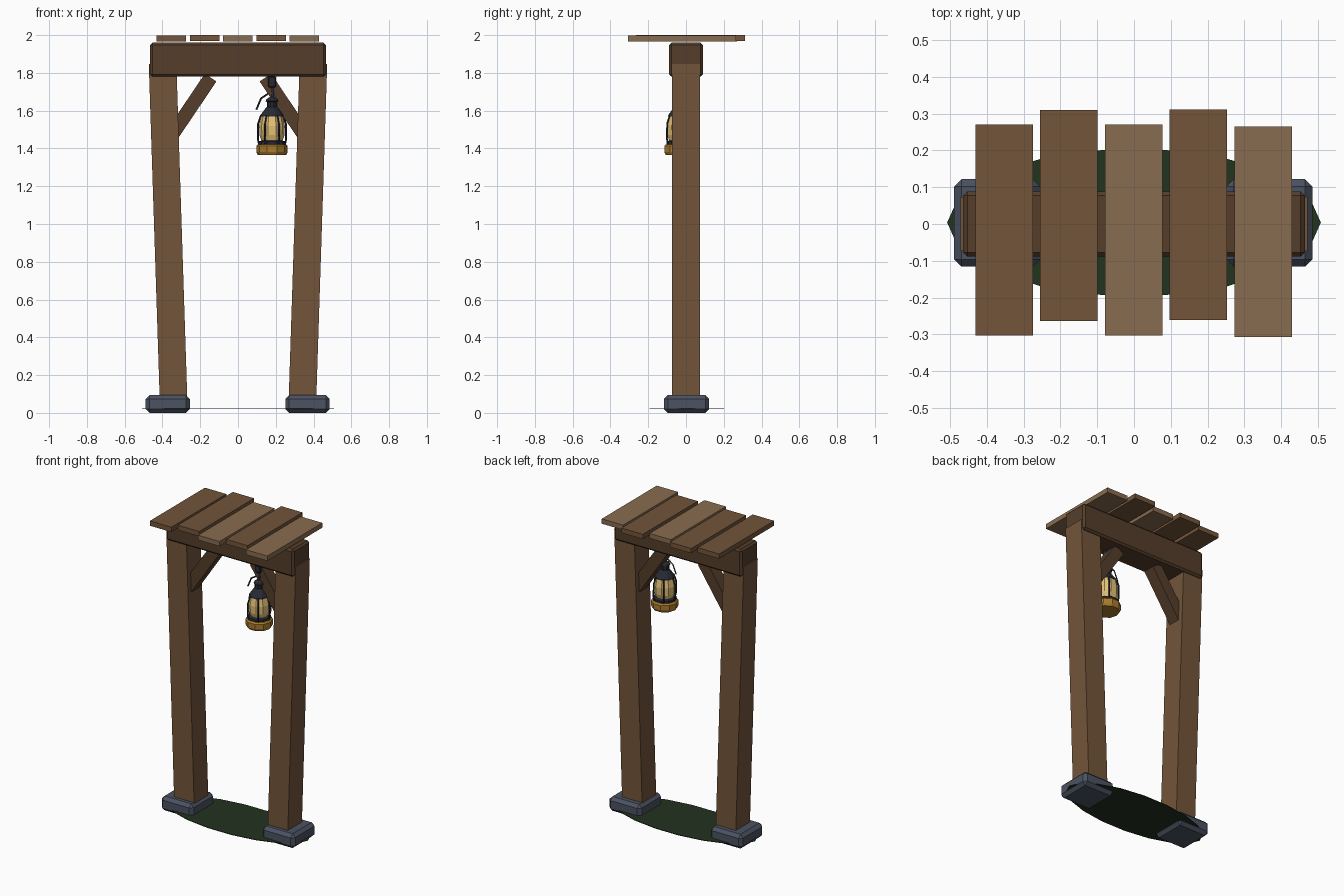
import bpy, bmesh, math
from mathutils import Vector

if "Cube" in bpy.data.objects:
    bpy.data.objects.remove(bpy.data.objects["Cube"])


def material(name, rgb):
    m = bpy.data.materials.new(name)
    m.diffuse_color = (*rgb, 1)
    m.use_nodes = True
    m.node_tree.nodes["Principled BSDF"].inputs["Base Color"].default_value = m.diffuse_color
    return m


WOOD = material("wood", (0.17, 0.09, 0.042))
LIGHT = material("light_wood", (0.25, 0.15, 0.08))
DARK = material("dark_wood", (0.09, 0.048, 0.024))
STONE = material("stone", (0.07, 0.085, 0.12))
MOSS = material("moss", (0.016, 0.033, 0.014))
BRASS = material("brass", (0.40, 0.20, 0.026))
GLASS = material("glass", (0.79, 0.55, 0.19))
IRON = material("iron", (0.02, 0.023, 0.032))


def finish(name, bm, mat, loc=(0, 0, 0)):
    bmesh.ops.recalc_face_normals(bm, faces=bm.faces)
    me = bpy.data.meshes.new(name)
    bm.to_mesh(me)
    bm.free()
    me.materials.append(mat)
    ob = bpy.data.objects.new(name, me)
    ob.location = loc
    bpy.context.collection.objects.link(ob)
    return ob


def box(name, loc, size, mat, tilt=0, bevel=0):
    bm = bmesh.new()
    bmesh.ops.create_cube(bm, size=1)
    bmesh.ops.scale(bm, vec=size, verts=bm.verts)
    ob = finish(name, bm, mat, loc)
    ob.rotation_euler.y = tilt
    if bevel:
        mod = ob.modifiers.new("bevel", 'BEVEL')
        mod.width, mod.segments = bevel, 1
    return ob


def lathe(name, profile, mat, loc, sides=10):
    # closed faceted solid from (radius, z) rings
    bm = bmesh.new()
    rings = [[bm.verts.new((r * math.cos(2 * math.pi * i / sides),
                            r * math.sin(2 * math.pi * i / sides), z))
              for i in range(sides)] for r, z in profile]
    for a, b in zip(rings, rings[1:]):
        for i in range(sides):
            j = (i + 1) % sides
            bm.faces.new((a[i], a[j], b[j], b[i]))
    bm.faces.new(rings[0])
    bm.faces.new(rings[-1])
    return finish(name, bm, mat, loc)


def wire(name, points, radius, mat, loc):
    cu = bpy.data.curves.new(name, 'CURVE')
    cu.dimensions = '3D'
    cu.bevel_depth, cu.bevel_resolution, cu.use_fill_caps = radius, 0, True
    sp = cu.splines.new('POLY')
    sp.points.add(len(points) - 1)
    for p, co in zip(sp.points, points):
        p.co = (*co, 1)
    cu.materials.append(mat)
    ob = bpy.data.objects.new(name, cu)
    ob.location = loc
    bpy.context.collection.objects.link(ob)
    return ob


# Mossy ground patch
patch = lathe("ground_patch", [(1, 0.022), (1, 0.026)], MOSS, (0, 0.004, 0), 18)
patch.scale = (0.508, 0.2, 1)

# Stone feet, leaning posts and diagonal braces
for side, s in (("left", -1), ("right", 1)):
    box(side + "_foot", (s * 0.37 - 0.002, 0.003, 0.047), (0.234, 0.238, 0.094),
        STONE, bevel=0.02)
    box(side + "_post", (s * 0.37, 0, 0.95), (0.146, 0.147, 1.8), WOOD,
        tilt=s * 0.0326)
    lo, hi = Vector((s * 0.352, 0, 1.468)), Vector((s * 0.145, 0, 1.775))
    d = hi - lo
    box(side + "_brace", (lo + hi) / 2, (0.074, 0.08, d.length), DARK,
        tilt=math.atan2(d.x, d.z))

# Top beam
box("top_beam", (0, 0, 1.87), (0.93, 0.178, 0.18), DARK, bevel=0.012)

# Roof planks, staggered
for i, (y, z) in enumerate([(-0.016, 1.981), (0.023, 1.985), (-0.016, 1.981),
                            (0.025, 1.985), (-0.021, 1.981)]):
    box(f"roof_plank_{i + 1}", (-0.353 + 0.176 * i, y, z), (0.156, 0.573, 0.032),
        LIGHT if i in (2, 4) else WOOD)

# Hanging lantern
C = (0.18, -0.036, 0)
lathe("lantern_base", [(0.075, 1.365), (0.083, 1.38), (0.083, 1.412), (0.074, 1.422)],
      BRASS, C)
lathe("lantern_collar", [(0.07, 1.42), (0.07, 1.436), (0.056, 1.442)], IRON, C)
lathe("lantern_glass", [(0.054, 1.436), (0.066, 1.47), (0.068, 1.52), (0.058, 1.572)],
      GLASS, C)
lathe("lantern_cap", [(0.062, 1.568), (0.06, 1.578), (0.036, 1.61), (0.027, 1.62),
                      (0.027, 1.645), (0.034, 1.65), (0.03, 1.66), (0.012, 1.672)],
      IRON, C)
for k in range(6):
    a = math.pi * k / 3
    wire(f"lantern_bar_{k + 1}",
         [(r * math.cos(a), r * math.sin(a), z) for r, z in
          [(0.068, 1.42), (0.075, 1.45), (0.074, 1.53), (0.058, 1.575)]],
         0.005, IRON, C)
# Tipped carrying handle, hook and bracket
wire("lantern_handle", [(-0.083, 0, 1.605), (-0.058, 0, 1.665), (-0.02, 0, 1.69),
                        (0.012, 0, 1.685), (0.03, 0, 1.655)], 0.005, IRON, C)
wire("lantern_hook", [(0, 0, 1.665), (0.006, 0, 1.69), (0, 0, 1.73)], 0.01, IRON, C)
box("hook_bracket", (C[0], C[1], 1.752), (0.042, 0.042, 0.06), IRON, bevel=0.006)
